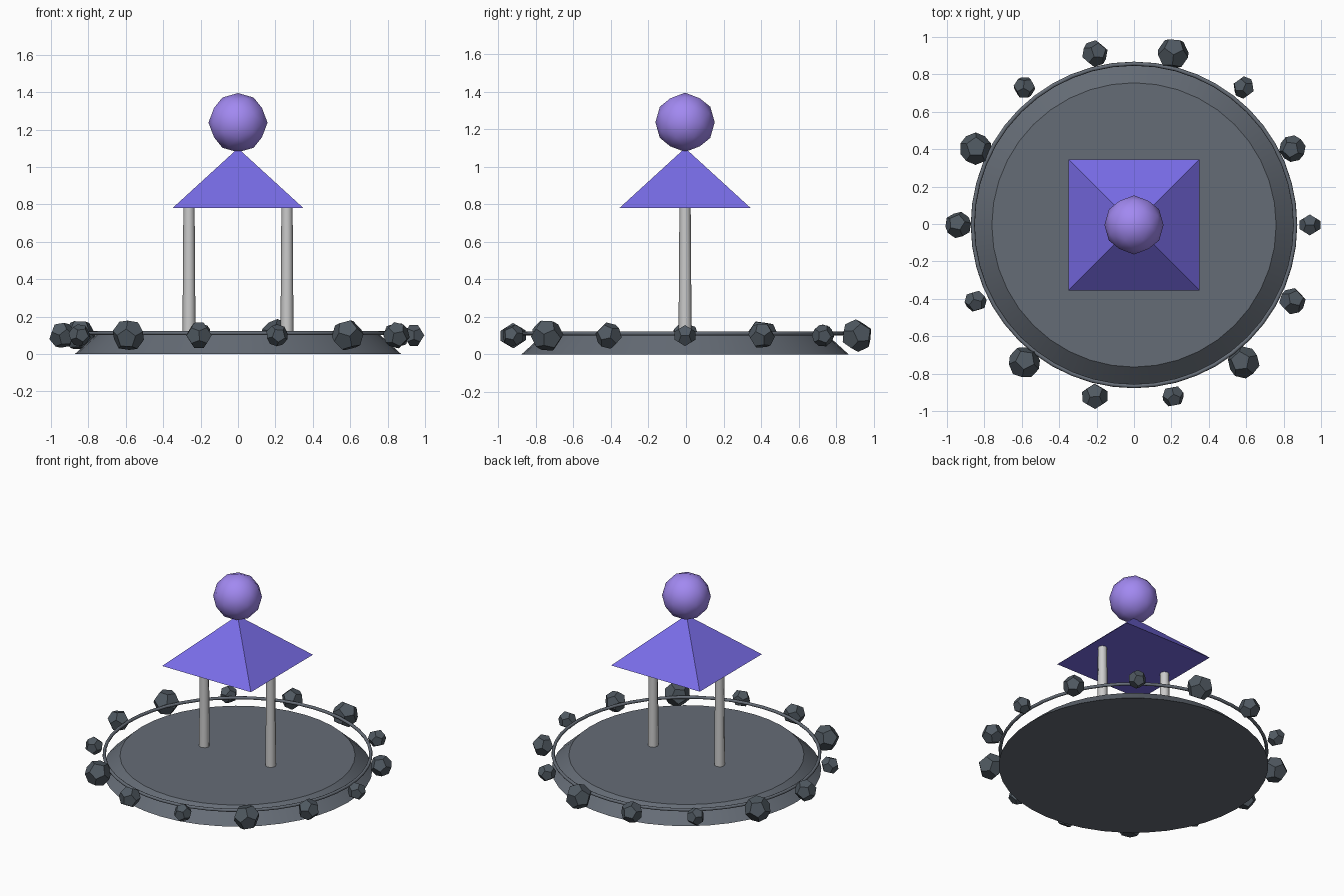
import bpy, bmesh, math
from mathutils import Vector, Euler
from itertools import product

if "Cube" in bpy.data.objects:
    bpy.data.objects.remove(bpy.data.objects["Cube"])

YC = -0.005  # slight centre offset of the layout
PHI = (1 + 5 ** 0.5) / 2


def material(name, rgb):
    m = bpy.data.materials.new(name)
    m.diffuse_color = (*rgb, 1)
    m.use_nodes = True
    m.node_tree.nodes["Principled BSDF"].inputs["Base Color"].default_value = m.diffuse_color
    return m


STONE = material("stone", (0.13, 0.15, 0.18))
ROCK = material("rock", (0.08, 0.10, 0.12))
ROOF = material("roof_violet", (0.19, 0.15, 0.80))
ORB = material("orb_violet", (0.36, 0.25, 0.88))


def add(name, bm, mat=None, loc=(0, 0, 0), smooth=False):
    bmesh.ops.recalc_face_normals(bm, faces=bm.faces)
    me = bpy.data.meshes.new(name)
    bm.to_mesh(me)
    bm.free()
    ob = bpy.data.objects.new(name, me)
    bpy.context.collection.objects.link(ob)
    ob.location = (loc[0], loc[1] + YC, loc[2])
    if mat:
        me.materials.append(mat)
    if smooth:
        bpy.ops.object.select_all(action='DESELECT')
        ob.select_set(True)
        bpy.context.view_layer.objects.active = ob
        bpy.ops.object.shade_smooth_by_angle(angle=math.radians(50 if name == "orb" or "post" in name else 30))
    return ob


def frustum(r1, r2, z0, z1, seg):
    bm = bmesh.new()
    bmesh.ops.create_cone(bm, cap_ends=True, segments=seg, radius1=r1, radius2=r2, depth=z1 - z0)
    bmesh.ops.translate(bm, verts=bm.verts, vec=(0, 0, (z0 + z1) / 2))
    return bm


def hull(points):
    bm = bmesh.new()
    for p in points:
        bm.verts.new(p)
    bmesh.ops.convex_hull(bm, input=bm.verts)
    return bm


# platform disc
add("platform", frustum(0.872, 0.76, 0, 0.102, 40), STONE, smooth=True)

# rail ring floating over the platform rim
bpy.ops.mesh.primitive_torus_add(major_radius=0.862, minor_radius=0.011, major_segments=48,
                                 minor_segments=8, location=(0, YC, 0.112))
ring = bpy.context.object
ring.name = "rim_ring"
ring.data.materials.append(STONE)
bpy.ops.object.shade_smooth_by_angle(angle=math.radians(60))

# two posts
for side, x in (("left", -0.262), ("right", 0.262)):
    add(side + "_post", frustum(0.035, 0.03, 0.09, 0.79, 8), None, (x, 0, 0), smooth=True)

# pyramid roof
b = 0.35
add("roof", hull([(b, b, 0.78), (-b, b, 0.78), (-b, -b, 0.78), (b, -b, 0.78), (0, 0, 1.1)]), ROOF)

# low-poly orb: icosahedron split once and pushed to a sphere
ico = []
for s, t in product((-1, 1), repeat=2):
    ico += [(s, 0, t * PHI), (0, s * PHI, t), (s * PHI, t, 0)]
orb = hull(ico)
bmesh.ops.subdivide_edges(orb, edges=orb.edges, cuts=1, use_grid_fill=True)
for v in orb.verts:
    v.co = v.co.normalized() * 0.158
add("orb", orb, ORB, (0, 0, 1.237), smooth=True)

# circle of dodecahedral rocks in three repeating sizes
dodeca = [Vector(p) for p in product((-1, 1), repeat=3)]
for s, t in product((-1, 1), repeat=2):
    a, c = s / PHI, t * PHI
    dodeca += [Vector((0, c, a)), Vector((a, 0, c)), Vector((c, a, 0))]
for i in range(14):
    r = (0.06, 0.072, 0.087)[i % 3]
    ang = -i * math.tau / 14
    rot = Euler((i * 0.7, i * 0.4, i * 1.1)).to_matrix()
    bm = hull([rot @ (p.normalized() * r) for p in dodeca])
    bmesh.ops.dissolve_limit(bm, angle_limit=0.05, verts=bm.verts, edges=bm.edges)
    add(f"rock_{i + 1}", bm, ROCK, (0.94 * math.cos(ang), 0.94 * math.sin(ang), 0.1))
